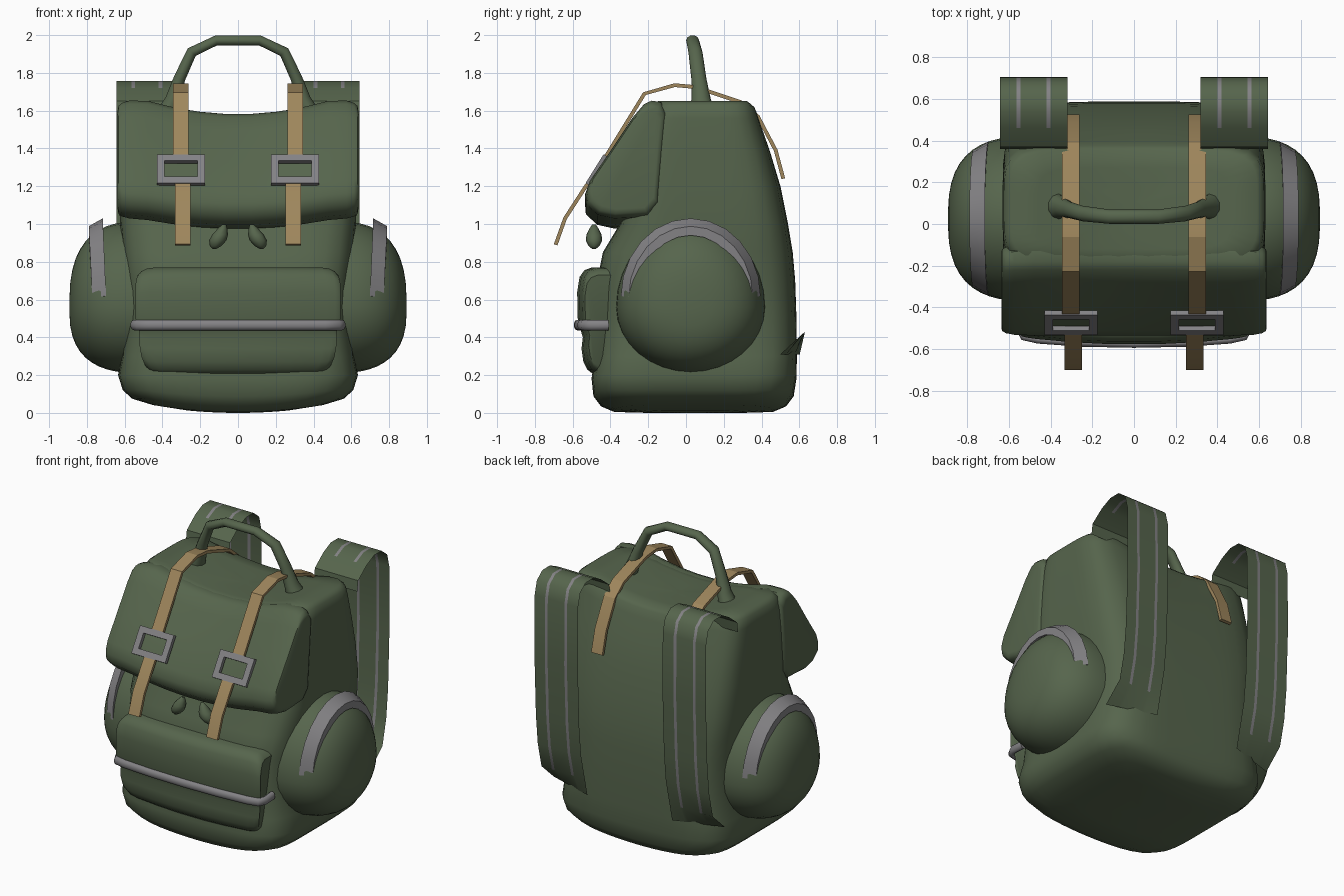
import bpy, bmesh, math
from mathutils import Vector

cube = bpy.data.objects.get("Cube")
if cube:
    bpy.data.objects.remove(cube, do_unlink=True)

X, Y, Z = Vector((1, 0, 0)), Vector((0, 1, 0)), Vector((0, 0, 1))
SIDES = (("left", 1), ("right", -1))


def material(name, rgb):
    m = bpy.data.materials.new(name)
    m.use_nodes = True
    m.diffuse_color = (*rgb, 1)
    m.node_tree.nodes["Principled BSDF"].inputs["Base Color"].default_value = (*rgb, 1)
    return m


green = material("olive canvas", (0.093, 0.13, 0.073))
tan = material("tan leather", (0.345, 0.24, 0.108))
grey = material("grey trim", (0.23, 0.225, 0.235))


def finish(name, bm, mats, angle):
    bmesh.ops.recalc_face_normals(bm, faces=bm.faces)
    mesh = bpy.data.meshes.new(name)
    bm.to_mesh(mesh)
    bm.free()
    for m in mats:
        mesh.materials.append(m)
    ob = bpy.data.objects.new(name, mesh)
    bpy.context.collection.objects.link(ob)
    bpy.ops.object.select_all(action='DESELECT')
    ob.select_set(True)
    bpy.context.view_layer.objects.active = ob
    bpy.ops.object.shade_smooth_by_angle(angle=math.radians(angle))


def loft(name, rings, mat, angle=40):
    """Skin closed rings of equal length and cap both ends."""
    bm = bmesh.new()
    rows = [[bm.verts.new(p) for p in ring] for ring in rings]
    for a, b in zip(rows, rows[1:]):
        for i in range(len(a)):
            j = (i + 1) % len(a)
            bm.faces.new((a[i], a[j], b[j], b[i]))
    bm.faces.new(rows[0])
    bm.faces.new(rows[-1])
    finish(name, bm, [mat], angle)


def sweep(name, path, normal, section, mat, scales=None, angle=40):
    """Carry a flat section along a path that lies across the normal."""
    pts = [Vector(p) for p in path]
    rings = []
    for i, p in enumerate(pts):
        t = (pts[min(i + 1, len(pts) - 1)] - pts[max(i - 1, 0)]).normalized()
        side = normal.cross(t).normalized()
        s = scales[i] if scales else 1
        rings.append([p + (normal * u + side * v) * s for u, v in section])
    loft(name, rings, mat, angle)


def oval(a, b, n=10):
    return [(a * math.cos(k * math.tau / n), b * math.sin(k * math.tau / n)) for k in range(n)]


def rect(w, h):
    return [(-w / 2, -h / 2), (w / 2, -h / 2), (w / 2, h / 2), (-w / 2, h / 2)]


def dip(x, half):
    return max(0, 1 - (x / half) ** 2)


def ramp(z, low, high):
    return min(1, max(0, (z - low) / (high - low)))


# Main bag: rounded sections of height, front, back, half width
def bag_ring(z, front, back, half, n=56, p=5.5):
    ring = []
    for k in range(n):
        c, s = math.cos(k * math.tau / n), math.sin(k * math.tau / n)
        r = (abs(c) ** p + abs(s) ** p) ** (-1 / p)
        x, y = half * r * c, (front + back) / 2 + (back - front) / 2 * r * s
        sag = 0.075 * ramp(z, 1.3, 1.65) * dip(x, 0.5) + 0.045 * ramp(z, 0.3, 0.05) * dip(x, 0.5)
        ring.append((x, y, z - sag))
    return ring


BAG = [(0.045, -0.02, 0.1, 0.06), (0.045, -0.2, 0.3, 0.27), (0.05, -0.38, 0.46, 0.45),
       (0.075, -0.45, 0.53, 0.56), (0.12, -0.49, 0.57, 0.61), (0.2, -0.5, 0.585, 0.635),
       (0.3, -0.48, 0.587, 0.615), (0.5, -0.47, 0.585, 0.595), (0.7, -0.47, 0.578, 0.595),
       (0.85, -0.44, 0.565, 0.61), (1.0, -0.35, 0.54, 0.625), (1.2, -0.32, 0.5, 0.63),
       (1.4, -0.28, 0.445, 0.63), (1.56, -0.23, 0.395, 0.628), (1.625, -0.2, 0.375, 0.622),
       (1.65, -0.18, 0.355, 0.59), (1.655, -0.12, 0.27, 0.46), (1.655, -0.02, 0.18, 0.25),
       (1.655, 0.06, 0.11, 0.05)]
loft("main_bag", [bag_ring(*row) for row in BAG], green, 60)


# Padded panels: a side profile carried across x, shrunk at both ends
def panel(name, profile, ends, bend, angle):
    cy = sum(p[0] for p in profile) / len(profile)
    cz = sum(p[1] for p in profile) / len(profile)
    stations = [(-x, s) for x, s in ends] + [(x, s) for x, s in reversed(ends)]
    rings = [[bend(x, cy + (y - cy) * s, cz + (z - cz) * s) for y, z in profile]
             for x, s in stations]
    loft(name, rings, green, angle)


def flap_bend(x, y, z):
    return x, y, z - (0.05 + 0.027 * ramp(z, 1.1, 1.6)) * dip(x, 0.5)


def pocket_bend(x, y, z):
    wide = 1 - 0.07 * ramp(z, 0.68, 0.77) ** 2
    if z < 0.46:
        wide = 0.965 - 0.13 * ramp(z, 0.42, 0.2) ** 3
    return x * wide, y + 0.03 * (x / 0.5) ** 2, z


FLAP = [(-0.1, 1.6), (-0.13, 1.65), (-0.18, 1.658), (-0.22, 1.64), (-0.28, 1.57),
        (-0.4, 1.39), (-0.51, 1.23), (-0.535, 1.16), (-0.53, 1.1), (-0.47, 1.045),
        (-0.38, 1.025), (-0.2, 1.035), (-0.14, 1.1)]
panel("top_flap", FLAP,
      [(0.637, 0.82), (0.633, 0.9), (0.615, 0.95), (0.575, 0.985), (0.48, 1), (0.32, 1), (0.2, 1), (0.07, 1)],
      flap_bend, 45)

POCKET = [(-0.4, 0.77), (-0.5, 0.77), (-0.54, 0.755), (-0.565, 0.72), (-0.578, 0.64),
          (-0.575, 0.5), (-0.56, 0.44), (-0.548, 0.4), (-0.555, 0.34), (-0.545, 0.27),
          (-0.525, 0.23), (-0.49, 0.202), (-0.42, 0.2)]
panel("front_pocket", POCKET,
      [(0.542, 0.86), (0.535, 0.93), (0.515, 0.98), (0.47, 1), (0.3, 1), (0.12, 1)],
      pocket_bend, 45)

# Trim tube around the front pocket
half_trim = [(0.545, -0.41), (0.55, -0.5), (0.53, -0.54), (0.46, -0.555), (0.25, -0.57)]
trim = [(x, y, 0.465) for x, y in half_trim] + [(0, -0.575, 0.465)]
trim += [(-x, y, 0.465) for x, y in reversed(half_trim)]
sweep("front_pocket_trim", trim, Z, oval(0.028, 0.02), grey, angle=60)

# Carry handle
half_handle = [(0.385, 0.09, 1.57), (0.345, 0.08, 1.66), (0.31, 0.068, 1.77),
               (0.245, 0.05, 1.91), (0.115, 0.035, 1.972)]
handle = half_handle + [(-x, y, z) for x, y, z in reversed(half_handle)]
flare = [1.9, 1.35, 1.05, 0.98, 0.9]
sweep("carry_handle", handle, Y, oval(0.038, 0.031), green, flare + flare[::-1], 50)

LOWER = [(-0.69, 0.89), (-0.64, 1.03), (-0.53, 1.2), (-0.51, 1.225)]
UPPER = [(-0.435, 1.34), (-0.22, 1.69), (-0.06, 1.735), (0.05, 1.725), (0.29, 1.645),
         (0.38, 1.57), (0.475, 1.39), (0.515, 1.24)]
STRAP = [(0.36, 1.58), (0.37, 1.65), (0.46, 1.72), (0.54, 1.757), (0.62, 1.757),
         (0.68, 1.71), (0.703, 1.62), (0.705, 1.2), (0.69, 0.8), (0.67, 0.6),
         (0.63, 0.43), (0.5, 0.31)]
COLUMNS = [0.318, 0.4, 0.42, 0.545, 0.565, 0.643]

for side, m in SIDES:
    # Domed side pocket
    rings = []
    for k in range(13):
        u = math.sin(k / 12 * 1.54)
        r = max(0.04, (1 - u ** 2.7) ** (1 / 2.7))
        ring = []
        for a in range(32):
            c, s = math.cos(a * math.tau / 32), math.sin(a * math.tau / 32)
            ring.append((m * (0.5 + 0.393 * u), 0.025 + 0.395 * r * c,
                         0.56 + (0.455 if s > 0 else 0.35) * r * s))
        rings.append(ring)
    loft(side + "_side_pocket", rings, green, 60)

    # Arched trim lying along the slope of the side pocket
    arch = []
    for k in range(13):
        a = math.pi * k / 12
        arch.append((m * (0.735 + 0.018 * math.sin(a)), 0.025 - 0.34 * math.cos(a),
                     0.615 + 0.385 * math.sin(a)))
    slant = [(-0.037 * m, -0.02), (0.037 * m, -0.06), (0.037 * m, -0.012), (-0.037 * m, 0.03)]
    sweep(side + "_side_pocket_trim", arch, X, slant, grey, angle=35)

    # Leather closing strap, broken at the buckle
    for part, x, path in (("lower", 0.292, LOWER), ("upper", 0.303, UPPER)):
        sweep(f"{side}_{part}_closing_strap", [(m * x, y, z) for y, z in path],
              X, rect(0.083, 0.02), tan, angle=20)

    # Buckle frame, tilted to lie on the flap
    slope = Vector((0, 0.1, 0.16)).normalized()
    out = X.cross(slope)
    centre = Vector((m * 0.302, -0.473, 1.286))
    rings = []
    for w, h, d in ((0.127, 0.09, -0.013), (0.127, 0.09, 0.013), (0.087, 0.05, 0.013),
                    (0.087, 0.05, -0.013), (0.127, 0.09, -0.013)):
        rings.append([centre + X * (w * i) + slope * (h * j) + out * d
                      for i, j in ((-1, -1), (1, -1), (1, 1), (-1, 1))])
    bm = bmesh.new()
    for a, b in zip(rings, rings[1:]):
        for i in range(4):
            j = (i + 1) % 4
            bm.faces.new([bm.verts.new(p) for p in (a[i], a[j], b[j], b[i])])
    bmesh.ops.remove_doubles(bm, verts=bm.verts, dist=0.0001)
    finish(side + "_buckle", bm, [grey], 30)

    # Shoulder strap: a thin sheet with two woven stripes
    bm = bmesh.new()
    rows = []
    for i, (y, z) in enumerate(STRAP):
        twist = 0.1 if i == len(STRAP) - 1 else 0
        rows.append([bm.verts.new((m * x, y + twist * (0.64 - x) / 0.315, z)) for x in COLUMNS])
    for i, (a, b) in enumerate(zip(rows, rows[1:])):
        for j in range(len(COLUMNS) - 1):
            f = bm.faces.new((a[j], a[j + 1], b[j + 1], b[j]))
            f.material_index = 1 if j in (1, 3) and 2 <= i <= 9 else 0
    finish(side + "_shoulder_strap", bm, [green, grey], 40)

    # Drop-shaped cord toggle
    drop = [(0, 0.01), (0.015, 0.03), (0.045, 0.046), (0.075, 0.042), (0.11, 0.024), (0.13, 0.01)]
    rings = [[(m * (0.125 - 0.4 * h) + u, -0.487 + v, 0.868 + h) for u, v in oval(r, r * 0.95, 8)]
             for h, r in drop]
    loft(side + "_cord_toggle", rings, green, 60)
